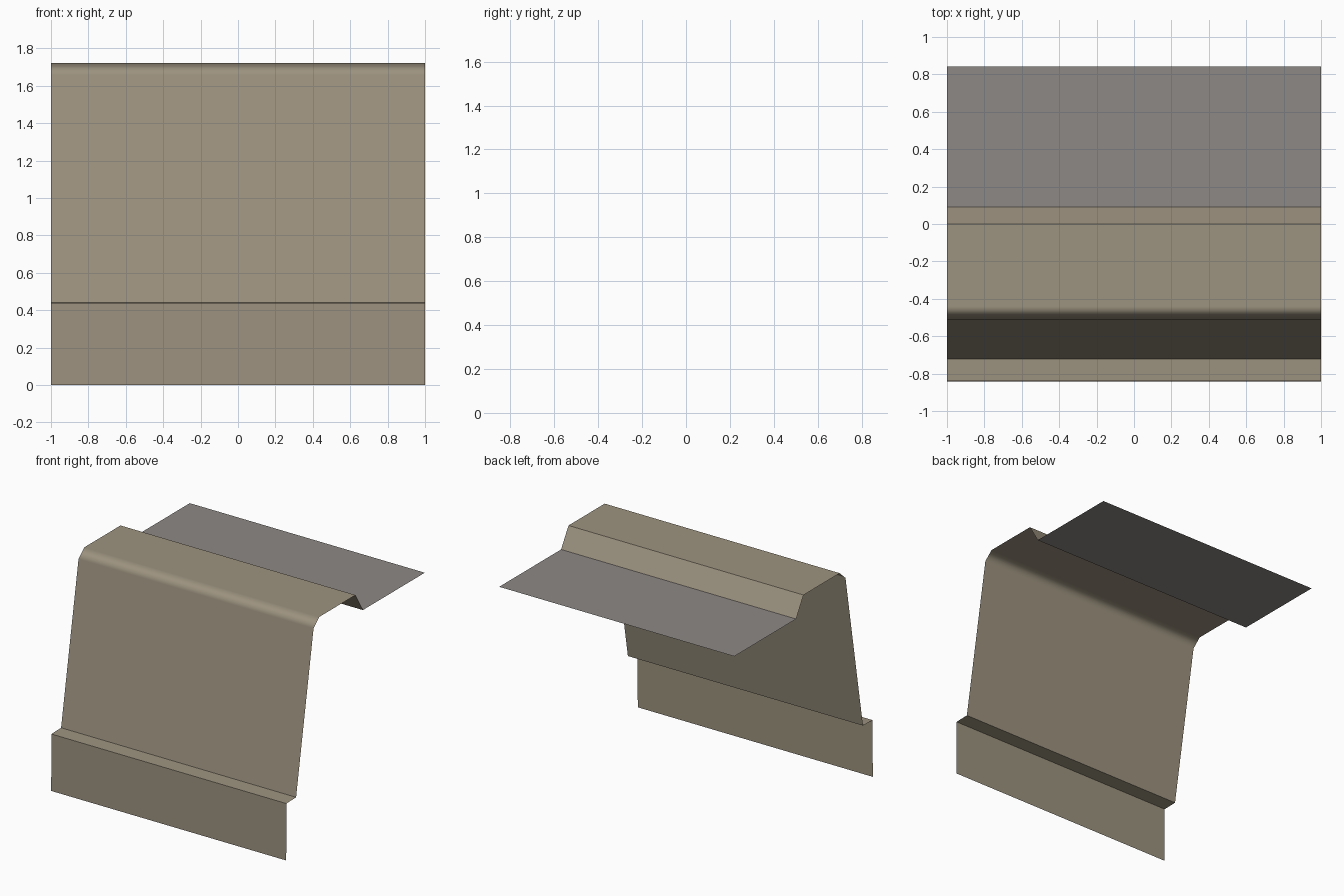
import bpy
import math

if "Cube" in bpy.data.objects:
    bpy.data.objects.remove(bpy.data.objects["Cube"])


def material(name, rgb):
    m = bpy.data.materials.new(name)
    m.diffuse_color = (*rgb, 1.0)
    m.use_nodes = True
    m.node_tree.nodes["Principled BSDF"].inputs["Base Color"].default_value = m.diffuse_color
    return m


def sheet(name, profile, mat, half_width=1.0):
    """Open single-sided sheet: a (y, z) profile swept along x, facing out/up."""
    verts = [(x, y, z) for y, z in profile for x in (-half_width, half_width)]
    faces = [(2 * i, 2 * i + 1, 2 * i + 3, 2 * i + 2) for i in range(len(profile) - 1)]
    mesh = bpy.data.meshes.new(name)
    mesh.from_pydata(verts, [], faces)
    mesh.materials.append(mat)
    ob = bpy.data.objects.new(name, mesh)
    bpy.context.collection.objects.link(ob)
    return ob


tan = material("tan concrete", (0.335, 0.29, 0.213))
grey = material("grey paving", (0.265, 0.248, 0.237))

# Wall: skirt, small ledge, leaning face, softened top edge, cap, back slope
wall = sheet("retaining_wall", [
    (-0.842, 0.0), (-0.84, 0.437),
    (-0.722, 0.44),
    (-0.51, 1.657), (-0.44, 1.72),
    (0.0, 1.72), (0.09, 1.57),
], tan)

# Flat ground strip behind the wall
sheet("ground_strip", [(0.09, 1.57), (0.842, 1.57)], grey)

# Smooth only the softened top edge, keeping the large faces flat
bpy.context.view_layer.objects.active = wall
wall.select_set(True)
bpy.ops.object.shade_smooth_by_angle(angle=math.radians(50))
wn = wall.modifiers.new("flat_large_faces", 'WEIGHTED_NORMAL')
wn.weight = 100
wn.keep_sharp = True
